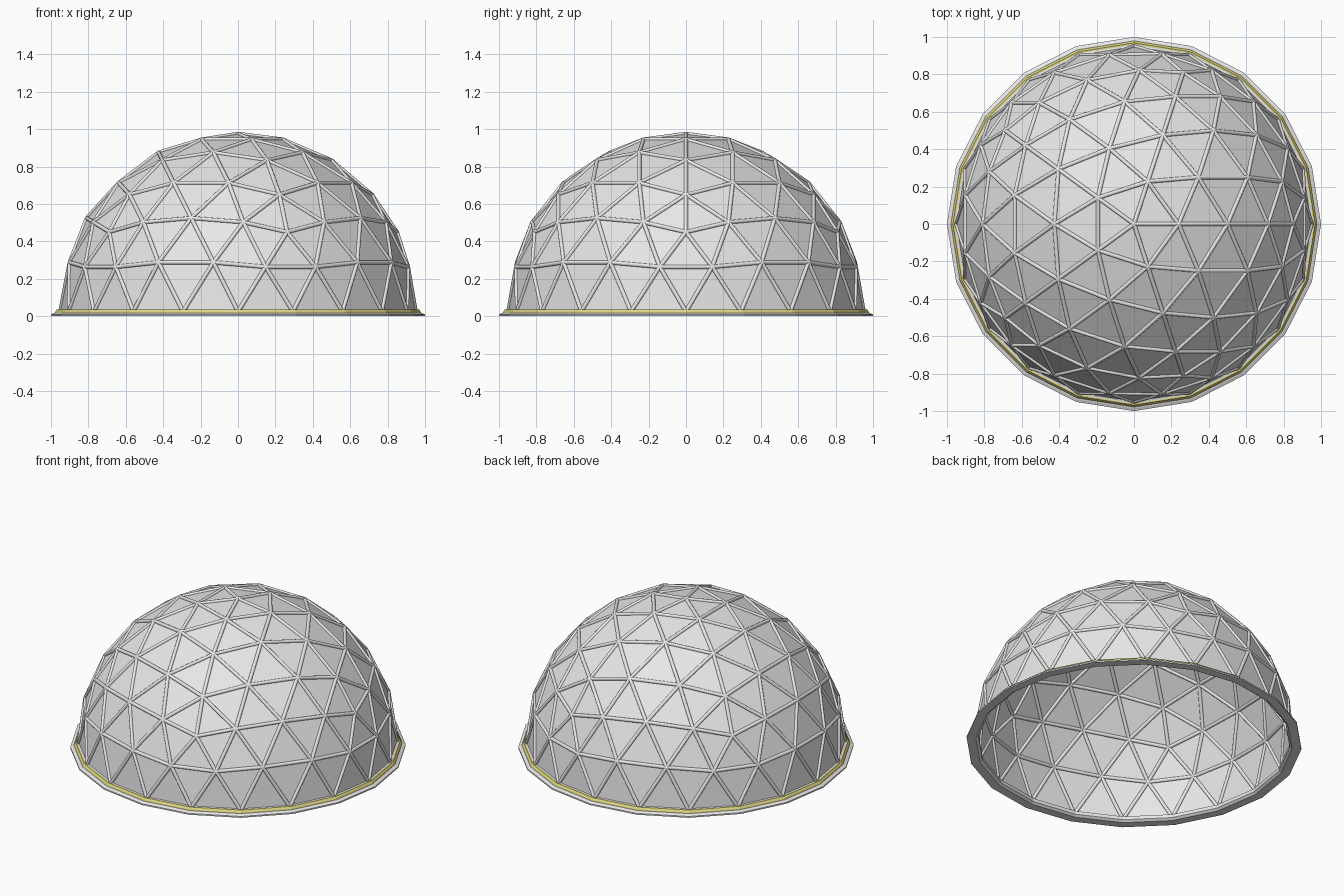
import bpy, bmesh, math
from mathutils import Matrix, Vector

RADIUS = 0.95       # sphere through the strut centres
BASE_Z = 0.025      # height of the dome's equator
SIDES = 20

old = bpy.data.objects.get("Cube")
if old:
    bpy.data.objects.remove(old, do_unlink=True)


def material(name, r, g, b):
    m = bpy.data.materials.new(name)
    m.use_nodes = True
    m.diffuse_color = (r, g, b, 1)
    m.node_tree.nodes["Principled BSDF"].inputs["Base Color"].default_value = (r, g, b, 1)
    return m


def make_object(name, bm, mat):
    mesh = bpy.data.meshes.new(name)
    bm.to_mesh(mesh)
    bm.free()
    mesh.materials.append(mat)
    obj = bpy.data.objects.new(name, mesh)
    bpy.context.collection.objects.link(obj)
    return obj


def ring(name, profile, mat):
    """Sweep a closed (radius, z) profile round a regular polygon."""
    bm = bmesh.new()
    loops = []
    for i in range(SIDES):
        a = math.tau * i / SIDES
        loops.append([bm.verts.new((r * math.cos(a), r * math.sin(a), z)) for r, z in profile])
    n = len(profile)
    for i in range(SIDES):
        p, q = loops[i], loops[(i + 1) % SIDES]
        for j in range(n):
            k = (j + 1) % n
            bm.faces.new((p[j], q[j], q[k], p[k]))
    bmesh.ops.recalc_face_normals(bm, faces=bm.faces)
    return make_object(name, bm, mat)


pale_grey = material("pale grey", 0.80, 0.80, 0.80)
seal_yellow = material("seal yellow", 0.72, 0.66, 0.22)

# Panels: four-way divided icosahedron, pushed out to a sphere and cut in half
bm = bmesh.new()
bmesh.ops.create_icosphere(bm, subdivisions=1, radius=1)
bmesh.ops.subdivide_edges(bm, edges=bm.edges[:], cuts=3, use_grid_fill=True)
bmesh.ops.triangulate(bm, faces=[f for f in bm.faces if len(f.verts) > 3])
for v in bm.verts:
    v.co.normalize()
lower = [v for v in bm.verts if v.co.z < -0.01]
bmesh.ops.delete(bm, geom=lower, context='VERTS')
for v in bm.verts:
    v.co = v.co * RADIUS + Vector((0, 0, BASE_Z))
bmesh.ops.recalc_face_normals(bm, faces=bm.faces)
if sum(f.normal.dot(f.calc_center_median()) for f in bm.faces) < 0:
    bmesh.ops.reverse_faces(bm, faces=bm.faces)

# Struts: a slim round bar on every edge
struts = bmesh.new()
centre = Vector((0, 0, BASE_Z))
for e in bm.edges:
    a, b = (v.co for v in e.verts)
    mid = (a + b) / 2
    along = (b - a).normalized()
    out = (mid - centre).normalized()
    side = out.cross(along)
    frame = Matrix((side, out, along)).transposed().to_4x4()
    bmesh.ops.create_cone(struts, cap_ends=True, segments=12, radius1=0.011, radius2=0.011,
                          depth=(b - a).length, matrix=Matrix.Translation(mid) @ frame)

# Hubs: small round joints where the struts meet
for v in bm.verts:
    bmesh.ops.create_icosphere(struts, subdivisions=2, radius=0.0115,
                               matrix=Matrix.Translation(v.co))

make_object("dome_panels", bm, pale_grey)
strut_obj = make_object("dome_struts", struts, pale_grey)
bpy.ops.object.select_all(action='DESELECT')
strut_obj.select_set(True)
bpy.context.view_layer.objects.active = strut_obj
bpy.ops.object.shade_smooth_by_angle(angle=math.radians(50))

# Base: flat flange with a chamfered inner kerb, and a seal round the kerb
ring("base_flange", [(0.945, 0), (1.0, 0), (1.0, 0.009), (0.985, 0.016),
                     (0.966, 0.019), (0.962, 0.034), (0.93, 0.034), (0.93, 0.012)], pale_grey)
ring("base_seal", [(0.960, 0.018), (0.979, 0.018), (0.977, 0.024),
                   (0.968, 0.036), (0.960, 0.036)], seal_yellow)
